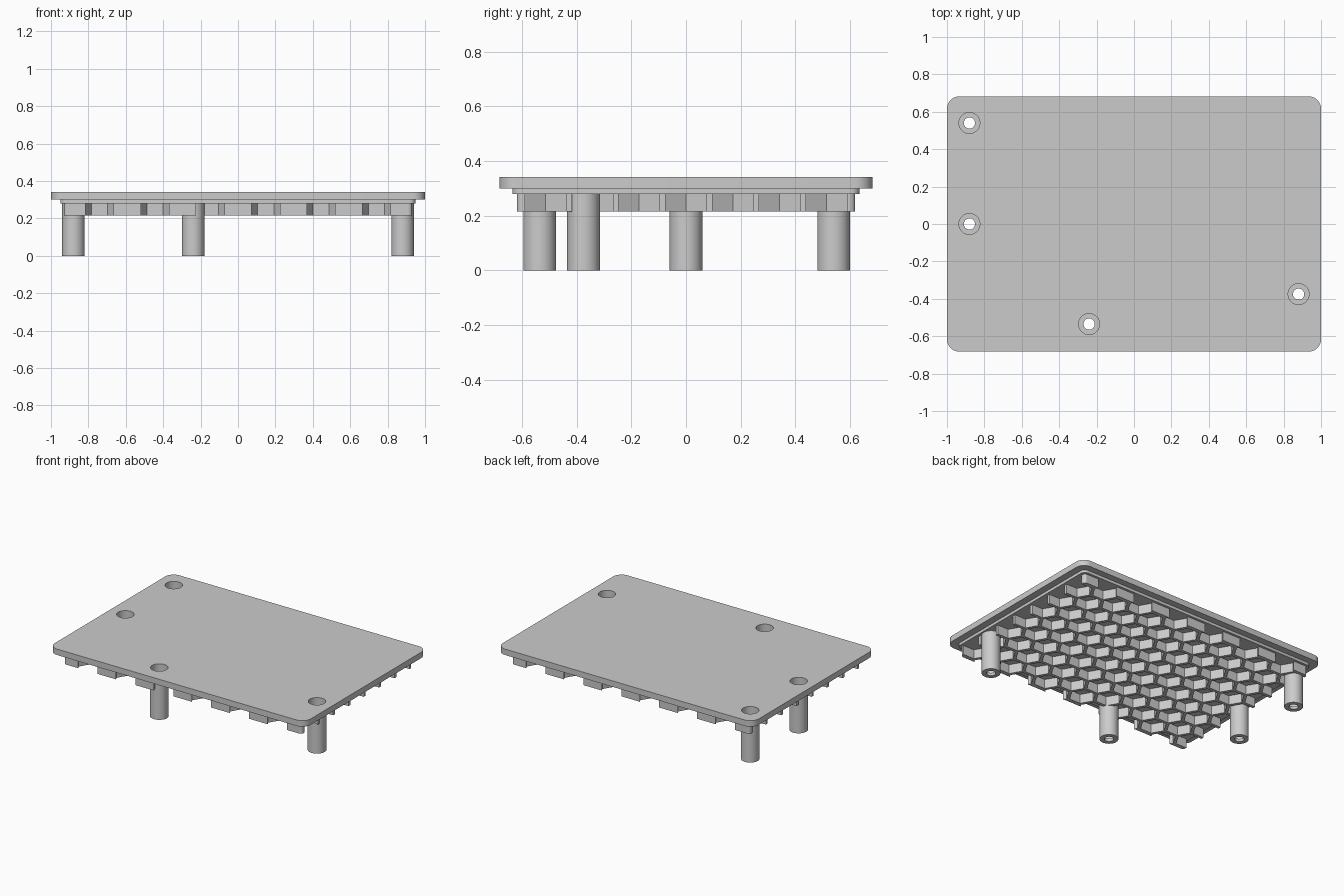
import bpy, bmesh, math

if "Cube" in bpy.data.objects:
    bpy.data.objects.remove(bpy.data.objects["Cube"], do_unlink=True)

GREY = (0.6, 0.6, 0.6, 1)
mat = bpy.data.materials.new("plain grey")
mat.use_nodes = True
mat.diffuse_color = GREY
mat.node_tree.nodes["Principled BSDF"].inputs["Base Color"].default_value = GREY

LEGS = [(-0.88, 0.54), (-0.88, 0.0), (-0.24, -0.535), (0.88, -0.375)]
LEG_R, BORE_R, HOLE_R = 0.06, 0.056, 0.03
PITCH = 0.171                     # honeycomb spacing along y
COLUMN = PITCH * math.sqrt(3) / 2
CELL_R = 0.075 / math.cos(math.pi / 6)


def prism(bm, points, z0, z1):
    """Upright solid over a flat outline."""
    low = [bm.verts.new((x, y, z0)) for x, y in points]
    high = [bm.verts.new((x, y, z1)) for x, y in points]
    bm.faces.new(low[::-1])
    bm.faces.new(high)
    n = len(points)
    for i in range(n):
        j = (i + 1) % n
        bm.faces.new((low[i], low[j], high[j], high[i]))


def ring(cx, cy, r, n):
    return [(cx + r * math.cos(math.tau * i / n), cy + r * math.sin(math.tau * i / n))
            for i in range(n)]


def rounded(hx, hy, r, steps=8):
    pts = []
    for q, (sx, sy) in enumerate([(1, 1), (-1, 1), (-1, -1), (1, -1)]):
        for i in range(steps + 1):
            a = math.pi / 2 * (q + i / steps)
            pts.append((sx * (hx - r) + r * math.cos(a), sy * (hy - r) + r * math.sin(a)))
    return pts


def finish(bm, name):
    bmesh.ops.recalc_face_normals(bm, faces=bm.faces)
    mesh = bpy.data.meshes.new(name)
    bm.to_mesh(mesh)
    bm.free()
    mesh.materials.append(mat)
    ob = bpy.data.objects.new(name, mesh)
    bpy.context.collection.objects.link(ob)
    return ob


def solid(name, outlines, z0, z1):
    bm = bmesh.new()
    for pts in outlines:
        prism(bm, pts, z0, z1)
    return finish(bm, name)


def activate(ob):
    bpy.ops.object.select_all(action='DESELECT')
    ob.select_set(True)
    bpy.context.view_layer.objects.active = ob


def cut(ob, outlines):
    cutter = solid("cutter", outlines, 0.1, 0.5)
    cutter.hide_render = True
    mod = ob.modifiers.new("cut", 'BOOLEAN')
    mod.operation, mod.solver, mod.object = 'DIFFERENCE', 'EXACT', cutter
    activate(ob)
    bpy.ops.object.modifier_apply(modifier=mod.name)
    bpy.data.objects.remove(cutter, do_unlink=True)


def smooth(ob):
    activate(ob)
    bpy.ops.object.shade_smooth_by_angle(angle=math.radians(25))


# Top plate and the step below it, bored over each leg
bores = [ring(x, y, BORE_R, 48) for x, y in LEGS]
plate = solid("top_plate", [rounded(1.0, 0.682, 0.065)], 0.30, 0.342)
step = solid("plate_step", [rounded(0.95, 0.635, 0.035)], 0.28, 0.30)
for ob in (plate, step):
    cut(ob, bores)
    smooth(ob)

# Honeycomb ribs: a slab with hexagonal cells, open along its border
ribs = solid("honeycomb_ribs", [rounded(0.93, 0.618, 0.02, 4)], 0.215, 0.28)
cells = []
for c in range(-6, 7):
    odd = c % 2
    for k in range(-4 if odd else -3, 4):
        cells.append(ring(c * COLUMN, (k + odd / 2) * PITCH, CELL_R, 6))
cut(ribs, cells)
cut(ribs, [ring(x, y, 0.058, 48) for x, y in LEGS])

# Hollow legs with a screw hole in the floor
PROFILE = [(HOLE_R, 0), (LEG_R, 0), (LEG_R, 0.28), (BORE_R, 0.28), (BORE_R, 0.02), (HOLE_R, 0.02)]
for i, (x, y) in enumerate(LEGS):
    bm = bmesh.new()
    loops = [[bm.verts.new((px, py, z)) for px, py in ring(x, y, r, 48)] for r, z in PROFILE]
    for a, b in zip(loops, loops[1:] + loops[:1]):
        for j in range(48):
            k = (j + 1) % 48
            bm.faces.new((a[j], a[k], b[k], b[j]))
    smooth(finish(bm, f"leg_{i + 1}"))
